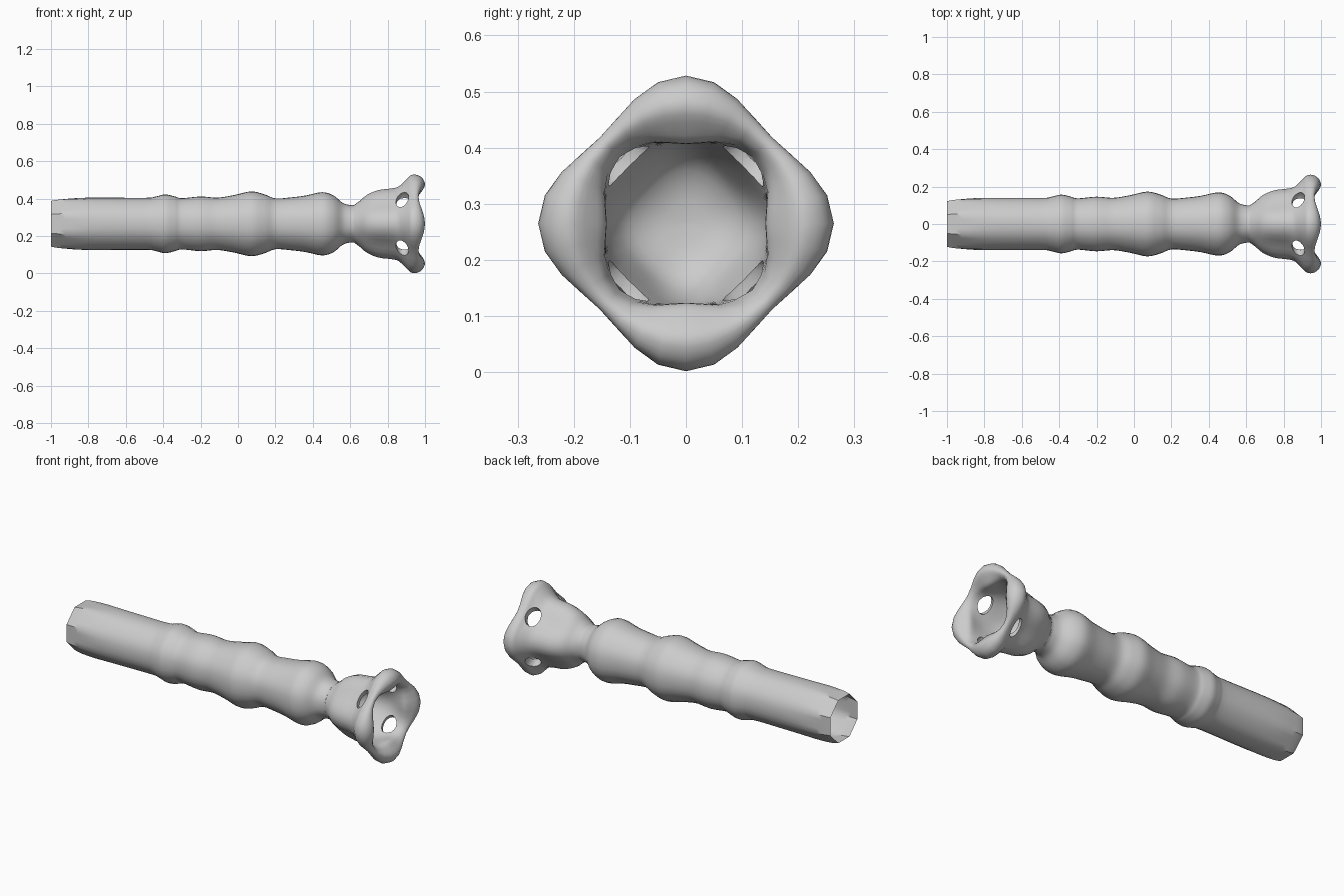
import bpy, bmesh, math
from mathutils import Vector, Matrix

if "Cube" in bpy.data.objects:
    bpy.data.objects.remove(bpy.data.objects["Cube"])

AXIS_Z = 0.265   # height of the long axis
SEG = 32

grey = bpy.data.materials.new("light grey")
grey.diffuse_color = (0.6, 0.6, 0.6, 1)
grey.use_nodes = True
grey.node_tree.nodes["Principled BSDF"].inputs["Base Color"].default_value = grey.diffuse_color


def smooth_path(pts, steps):
    """Catmull-Rom curve through tuples of any length."""
    pts = [Vector(p) for p in pts]
    out = []
    for i in range(len(pts) - 1):
        a, b = pts[max(i - 1, 0)], pts[i]
        c, d = pts[i + 1], pts[min(i + 2, len(pts) - 1)]
        for k in range(steps):
            t = k / steps
            out.append(0.5 * (2 * b + (c - a) * t + (2 * a - 5 * b + 4 * c - d) * t * t
                              + (3 * b - a - 3 * c + d) * t ** 3))
    return out + [pts[-1]]


def loft(name, rings, point, cap):
    """Join rings of points around the x axis into one skin."""
    bm = bmesh.new()
    rows = []
    for ring in rings:
        row = []
        for j in range(SEG):
            a = 2 * math.pi * j / SEG
            x, r = point(ring, a)
            row.append(bm.verts.new((x, r * math.cos(a), AXIS_Z + r * math.sin(a))))
        rows.append(row)
    for p, q in zip(rows, rows[1:]):
        for j in range(SEG):
            k = (j + 1) % SEG
            bm.faces.new((p[j], p[k], q[k], q[j]))
    if cap:
        bm.faces.new(rows[0][::-1])
        bm.faces.new(rows[-1])
    bmesh.ops.recalc_face_normals(bm, faces=bm.faces)
    mesh = bpy.data.meshes.new(name)
    bm.to_mesh(mesh)
    bm.free()
    mesh.materials.append(grey)
    ob = bpy.data.objects.new(name, mesh)
    bpy.context.collection.objects.link(ob)
    return ob


def select(ob):
    bpy.ops.object.select_all(action='DESELECT')
    ob.select_set(True)
    bpy.context.view_layer.objects.active = ob


# Hollow shaft: (x, radius), octagonal at the open end and round further on
shaft_profile = [
    (-1, .122), (-.95, .13), (-.8, .14), (-.5, .139), (-.44, .146), (-.39, .157),
    (-.34, .147), (-.3, .137), (-.2, .146), (-.11, .14), (-.02, .154), (.07, .173),
    (.14, .158), (.2, .136), (.28, .141), (.36, .151), (.45, .169), (.51, .152),
    (.56, .112), (.6, .1), (.62, .1)]


def shaft_point(ring, a):
    x, r = ring
    octagon = 1 / math.cos((a + math.pi / 8) % (math.pi / 4) - math.pi / 8)
    blend = min(1, max(0.15, (-.75 - x) / .2))
    return x, r * (1 + (octagon - 1) * blend)


shaft = loft("shaft", smooth_path(shaft_profile, 4), shaft_point, False)

# Flared four-cornered cup: (corner x, corner radius, web x, web radius)
cup_profile = [
    (.62, .1, .62, .1), (.65, .122, .65, .113), (.69, .155, .69, .135),
    (.75, .18, .75, .148), (.82, .189, .82, .157), (.86, .2, .86, .17),
    (.9, .238, .9, .192), (.925, .26, .92, .21), (.955, .262, .945, .217),
    (.985, .245, .96, .213), (1, .208, .965, .2), (.978, .168, .958, .187),
    (.95, .142, .94, .176), (.9, .147, .9, .162), (.85, .15, .85, .145),
    (.78, .14, .78, .125), (.72, .11, .72, .1), (.69, .06, .69, .055),
    (.682, .004, .682, .004)]


def cup_point(ring, a):
    w = (1 + math.cos(4 * a)) / 2
    cx, cr, wx, wr = ring
    return wx + (cx - wx) * w, wr + (cr - wr) * w


cup = loft("cup", smooth_path(cup_profile, 3), cup_point, True)

# Four oval holes through the webs between the corners
bm = bmesh.new()
for i in range(4):
    turn = Matrix.Rotation(math.pi / 4 + i * math.pi / 2, 4, 'X')
    place = (Matrix.Translation((0, 0, AXIS_Z)) @ turn
             @ Matrix.Translation((.88, 0, .17)) @ Matrix.Diagonal((.036, .054, .075, 1)))
    bmesh.ops.create_uvsphere(bm, u_segments=20, v_segments=12, radius=1, matrix=place)
cut_mesh = bpy.data.meshes.new("hole_cutter")
bm.to_mesh(cut_mesh)
bm.free()
cutter = bpy.data.objects.new("hole_cutter", cut_mesh)
bpy.context.collection.objects.link(cutter)
cutter.hide_render = True
mod = cup.modifiers.new("holes", 'BOOLEAN')
mod.operation = 'DIFFERENCE'
mod.solver = 'EXACT'
mod.object = cutter
select(cup)
bpy.ops.object.modifier_apply(modifier=mod.name)
bpy.data.objects.remove(cutter)

for ob in (shaft, cup):
    select(ob)
    bpy.ops.object.shade_smooth_by_angle(angle=math.radians(40))
